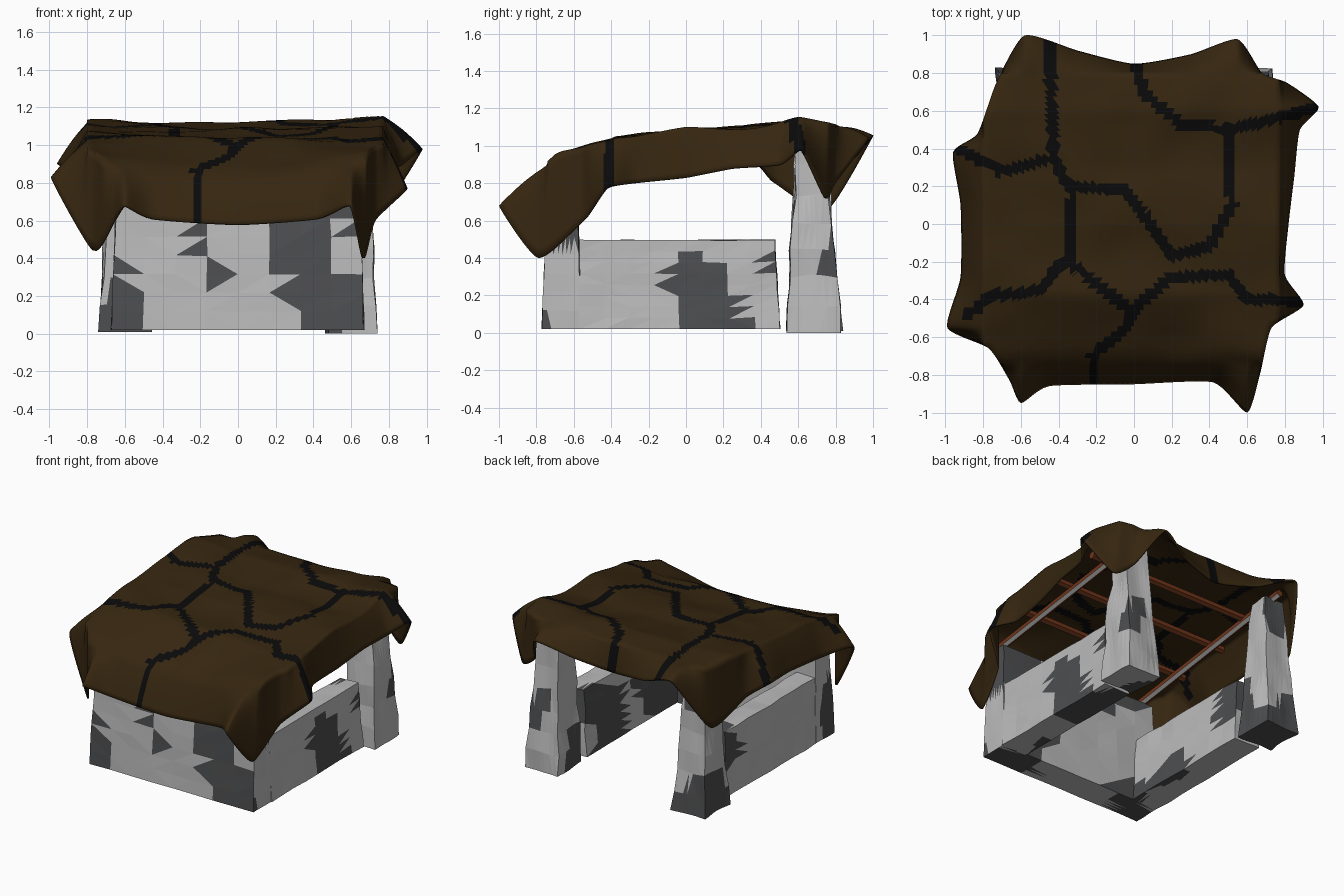
import bpy, bmesh, math
from mathutils import Vector, noise

if "Cube" in bpy.data.objects:
    bpy.data.objects.remove(bpy.data.objects["Cube"])


def material(name, rgb):
    m = bpy.data.materials.new(name)
    m.diffuse_color = (*rgb, 1)
    m.use_nodes = True
    m.node_tree.nodes["Principled BSDF"].inputs["Base Color"].default_value = m.diffuse_color
    return m


LIGHT = material("light_stone", (.5, .5, .5))
DARK = material("dark_stone", (.075, .077, .08))
HIDE = material("hide", (.036, .019, .005))
SEAM = material("seam", (.003, .003, .003))
WOOD = material("wood", (.16, .035, .01))
BONE = material("pale_wood", (.45, .43, .42))


def finish(bm, name, mats):
    bmesh.ops.recalc_face_normals(bm, faces=bm.faces)
    me = bpy.data.meshes.new(name)
    bm.to_mesh(me)
    bm.free()
    for m in mats:
        me.materials.append(m)
    ob = bpy.data.objects.new(name, me)
    bpy.context.collection.objects.link(ob)
    return ob


# Tapered, slightly uneven stone block with dark patches (streak stretches them upward)
def stone(name, base, top, z0, z1, cuts=4, rough=.012, seed=0, streak=2.5):
    bm = bmesh.new()
    bmesh.ops.create_cube(bm, size=1)
    bmesh.ops.subdivide_edges(bm, edges=bm.edges, cuts=cuts, use_grid_fill=True)
    for v in bm.verts:
        u, w, t = v.co + Vector((.5, .5, .5))
        x0, x1, y0, y1 = [a + (b - a) * t for a, b in zip(base, top)]
        p = Vector((x0 + (x1 - x0) * u, y0 + (y1 - y0) * w, z0 + (z1 - z0) * t))
        n = noise.noise_vector(p * 6 + Vector((seed, 0, 0))) * rough
        v.co = p + Vector((n.x, n.y, n.z if t > .01 else 0))
    bmesh.ops.triangulate(bm, faces=bm.faces)
    for f in bm.faces:
        c = f.calc_center_median()
        q = Vector((c.x * 2.5 + c.z, c.y * 2.5, c.z * 5 / streak + seed * 3.7))
        f.material_index = int(noise.noise(q) > .08)
    return finish(bm, name, [LIGHT, DARK])


stone("front_wall", (-.67, .67, -.77, -.56), (-.645, .645, -.735, -.58), .02, .81, 7, .008, 1)
for s, side in ((-1, "left"), (1, "right")):
    xs = sorted((s * .67, s * .46)), sorted((s * .65, s * .5))
    stone(side + "_wall", (*xs[0], -.57, .5), (*xs[1], -.57, .475), .02, .495, 7, .01, 2 + s)
    c = s * .6
    stone(side + "_pillar", (c - .135, c + .135, .54, .83),
          (c - .075, c + .075, .59, .74), .01 if s < 0 else 0, 1.04, 6, .022, 5 + s, 4)


# Roof poles: six-sided, with brown and pale strips
def pole(name, a, b, r=.028):
    a, b = Vector(a), Vector(b)
    bm = bmesh.new()
    bmesh.ops.create_cone(bm, cap_ends=True, segments=6, radius1=r, radius2=r, depth=(b - a).length)
    for i, f in enumerate(bm.faces):
        f.material_index = int(i % 3 == 0)
    bm.transform((b - a).to_track_quat('Z', 'Y').to_matrix().to_4x4())
    bmesh.ops.translate(bm, verts=bm.verts, vec=(a + b) / 2)
    finish(bm, name, [WOOD, BONE])


for s, side in ((-1, "left"), (1, "right")):
    pole(side + "_roof_pole", (s * .6, -.7, .84), (s * .6, .8, 1.06))
for i, (y, z) in enumerate(((-.34, .95), (.06, .99), (.42, 1.03))):
    pole(f"cross_pole_{i + 1}", (-.72, y, z), (.72, y, z))

# Hide cover: hem points, counter-clockwise from the right side
HEM = [(.82, 0, .83), (.85, .25, .88), (.88, .5, .9), (.98, .62, .98), (.81, .75, .72),
       (.68, .8, .8), (.55, .98, 1.04), (.3, .9, .95), (0, .85, .9), (-.3, .92, .95),
       (-.58, 1., 1.05), (-.73, .75, .65), (-.83, .48, .8), (-.96, .38, .9), (-.92, .1, .87),
       (-.92, -.28, .83), (-.99, -.55, .82), (-.77, -.66, .44), (-.66, -.83, .6),
       (-.6, -.95, .68), (-.45, -.86, .61), (0, -.85, .58), (.42, -.84, .61), (.6, -1, .68),
       (.67, -.79, .4), (.73, -.55, .6), (.9, -.43, .77), (.8, -.27, .8)]
SEAMS = [[(-.46, 1), (-.43, .5), (-.43, .35), (-.35, .2), (-.05, .18), (.05, .05), (.2, -.17),
          (.4, -.12), (.52, .1), (.5, .5), (.72, .55), (.98, .62)],
         [(0, .87), (.05, .7), (.25, .53), (.5, .5)], [(-.43, .35), (-.7, .28), (-.93, .4)],
         [(-.32, .2), (-.35, -.2), (0, -.47), (-.05, -.55), (-.22, -.7), (-.22, -.88)],
         [(-.38, -.2), (-.5, -.35), (-.75, -.38), (-.88, -.48)],
         [(0, -.45), (.2, -.28), (.5, -.27), (.6, -.4), (.9, -.41)]]
RIDGE = [(-.78, .79), (-.68, .87), (-.6, .91), (-.38, 1.03), (0, 1.075), (.3, 1.08),
         (.6, 1.13), (.82, 1.09)]


def roof_z(x, y):
    z = RIDGE[-1][1]
    for (a, za), (b, zb) in zip(RIDGE, RIDGE[1:]):
        if y <= b:
            z = za + (zb - za) * max(0, (y - a) / (b - a))
            break
    front = max(0, min(1, (-.4 - y) / .3))        # front corners stay high over the wall ends
    return (z + (.025 + .16 * front) * x * x + .01 * math.sin(9 * y + 2 * x)
            + .016 * noise.noise(Vector((x * 4, y * 4, 3))))


def spline(pts):
    n, out = len(pts), []
    P = [Vector(p) for p in pts]
    for i in range(n):
        a, b, c, d = (P[(i + k) % n] for k in (-1, 0, 1, 2))
        steps = max(4, round((c - b).length / .032))
        for j in range(steps):
            t = j / steps
            out.append(b + (c - a) * .3 * t * (1 - t) ** 2 + (c - b) * (3 * t * t - 2 * t ** 3)
                       - (d - b) * .3 * t * t * (1 - t))
    return out


def seam_near(c):
    for line in SEAMS:
        for a, b in zip(line, line[1:]):
            a, b, p = Vector(a), Vector(b), c.xy
            t = min(1, max(0, (p - a).dot(b - a) / (b - a).length_squared))
            if (a + (b - a) * t - p).length < .029:
                return 1
    return 0


bm = bmesh.new()
hem = spline(HEM)
TOP, SKIRT = 26, 10
rings = []
centre = bm.verts.new((0, 0, roof_z(0, 0)))
for k in range(1, TOP + SKIRT + 1):
    ring = []
    for h in hem:
        ex, ey = max(-.8, min(.77, h.x)), max(-.74, min(.8, h.y))
        if k <= TOP:
            f = k / TOP
            p = Vector((ex * f, ey * f, roof_z(ex * f, ey * f)))
        else:
            f = (k - TOP) / SKIRT
            p = Vector((ex, ey, roof_z(ex, ey))).lerp(h, f)
            p.z += .015 * math.sin(math.pi * f)
        ring.append(bm.verts.new(p))
    rings.append(ring)
n = len(hem)
for i in range(n):
    j = (i + 1) % n
    bm.faces.new((centre, rings[0][i], rings[0][j]))
    for a, b in zip(rings, rings[1:]):
        bm.faces.new((a[i], b[i], b[j], a[j]))
for f in bm.faces:
    f.smooth = True
    f.material_index = seam_near(f.calc_center_median())
cover = finish(bm, "hide_cover", [HIDE, SEAM])
thick = cover.modifiers.new("thickness", 'SOLIDIFY')
thick.thickness = .012
thick.offset = -1
